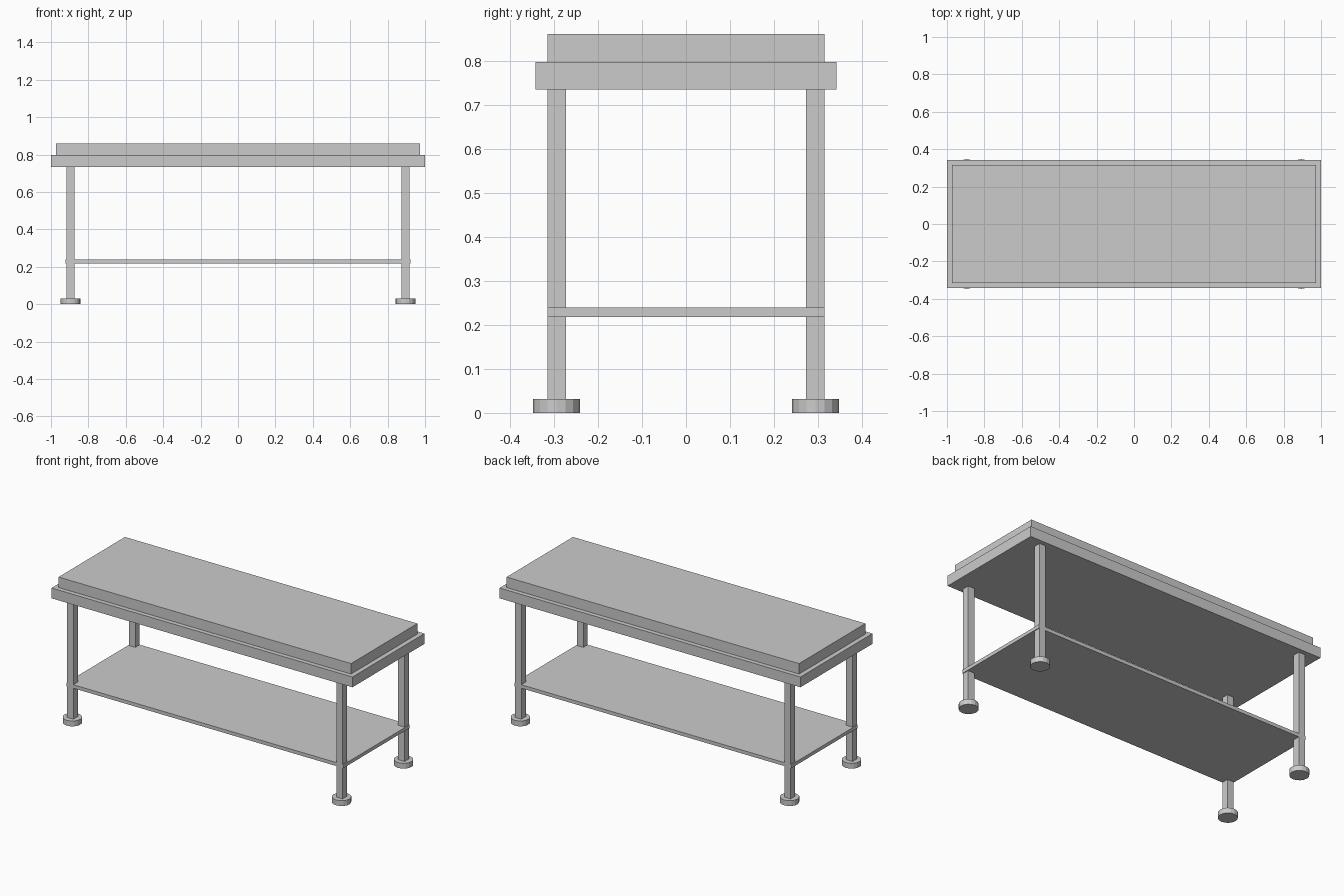
import bpy

if "Cube" in bpy.data.objects:
    bpy.data.objects.remove(bpy.data.objects["Cube"])

def box(name, x0, x1, y0, y1, z0, z1):
    bpy.ops.mesh.primitive_cube_add(size=1, location=((x0+x1)/2, (y0+y1)/2, (z0+z1)/2))
    o = bpy.context.object
    o.name = name
    o.scale = (x1-x0, y1-y0, z1-z0)
    bpy.ops.object.transform_apply(location=False, rotation=False, scale=True)
    return o

# Table frame, raised cushion and lower shelf
box("top_frame", -1, 1, -0.342, 0.342, 0.735, 0.797)
box("raised_top", -0.972, 0.972, -0.315, 0.315, 0.797, 0.86)
box("lower_shelf", -0.921, 0.921, -0.315, 0.315, 0.218, 0.239)

# Square legs on round feet
LX, LY, HALF = 0.895, 0.294, 0.021
for sx, side in ((-1, "left"), (1, "right")):
    for sy, end in ((-1, "front"), (1, "back")):
        x, y = sx*LX, sy*LY
        box(f"{end}_{side}_leg", x-HALF, x+HALF, y-HALF, y+HALF, 0.032, 0.735)
        bpy.ops.mesh.primitive_cylinder_add(vertices=16, radius=0.053, depth=0.032,
                                            location=(x, y, 0.016))
        bpy.context.object.name = f"{end}_{side}_foot"
